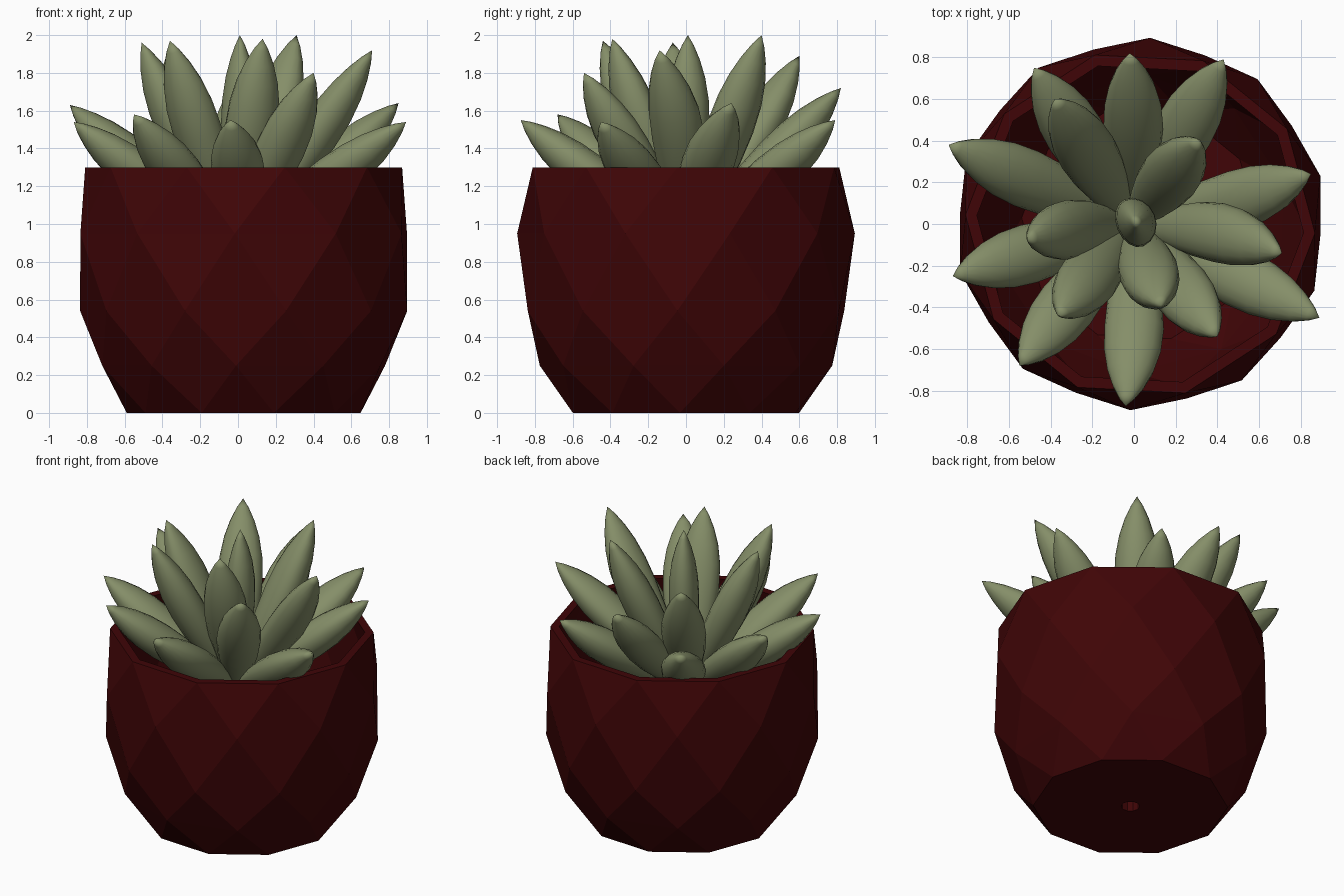
import bpy, bmesh, math
from mathutils import Vector

cube = bpy.data.objects.get("Cube")
if cube:
    bpy.data.objects.remove(cube, do_unlink=True)


def make_material(name, rgb):
    mat = bpy.data.materials.new(name)
    mat.use_nodes = True
    color = (*rgb, 1.0)
    mat.diffuse_color = color
    bsdf = mat.node_tree.nodes["Principled BSDF"]
    bsdf.inputs["Base Color"].default_value = color
    bsdf.inputs["Roughness"].default_value = 0.7
    return mat


def add_object(name, bm, mat, smooth):
    bmesh.ops.recalc_face_normals(bm, faces=bm.faces[:])
    for face in bm.faces:
        face.smooth = smooth
    mesh = bpy.data.meshes.new(name)
    bm.to_mesh(mesh)
    bm.free()
    mesh.materials.append(mat)
    obj = bpy.data.objects.new(name, mesh)
    bpy.context.collection.objects.link(obj)
    return obj


dark_red = make_material("dark red glaze", (0.05, 0.0015, 0.002))
sage = make_material("sage green", (0.235, 0.272, 0.14))

# Faceted hollow pot: rings of (radius, height, half-step turn), joined in a closed loop
SIDES = 10
POT_X = 0.03
rings = [
    (0.06, 0.0, 0), (0.62, 0.0, 0), (0.775, 0.25, 1), (0.867, 0.54, 0),
    (0.895, 0.95, 1), (0.84, 1.3, 0),
    (0.785, 1.3, 0), (0.83, 0.95, 1), (0.805, 0.54, 0), (0.715, 0.27, 1),
    (0.57, 0.07, 0), (0.06, 0.07, 0),
]


def build_pot():
    bm = bmesh.new()
    loops = []
    for radius, z, turn in rings:
        loop = []
        for k in range(SIDES):
            a = math.radians(-3 + 18 * turn + 36 * k)
            loop.append(bm.verts.new((POT_X + radius * math.cos(a), radius * math.sin(a), z)))
        loops.append(loop)
    for i, low in enumerate(loops):
        j = (i + 1) % len(loops)
        high = loops[j]
        for k in range(SIDES):
            n = (k + 1) % SIDES
            if rings[i][2] == rings[j][2]:
                bm.faces.new((low[k], low[n], high[n], high[k]))
            elif rings[j][2]:
                bm.faces.new((low[k], low[n], high[k]))
                bm.faces.new((high[k], low[n], high[n]))
            else:
                bm.faces.new((low[k], low[n], high[n]))
                bm.faces.new((low[k], high[n], high[k]))
    return add_object("pot", bm, dark_red, False)


# Fleshy leaf: a plump spindle ending in a point, bowed sideways by sway
LEAF_PROFILE = [(0, .04), (.12, .075), (.25, .105), (.4, .132), (.55, .143),
                (.68, .136), (.79, .112), (.88, .077), (.95, .038)]
LEAF_SIDES = 16
ROSETTE = Vector((-0.015, 0, 0.93))


def build_leaf(name, tip, sway=0.0, girth=1.0):
    tip = Vector(tip)
    outward = Vector((tip.x - ROSETTE.x, tip.y - ROSETTE.y, 0))
    base = ROSETTE + outward * 0.05
    axis = tip - base
    side = Vector((0, 0, 1)).cross(outward).normalized()
    upper = side.cross(axis).normalized()
    if upper.z < 0:
        upper = -upper
    bm = bmesh.new()
    loops = []
    for t, half in LEAF_PROFILE:
        half *= girth
        center = base + axis * t + side * sway * math.sin(math.pi * t)
        loop = []
        for k in range(LEAF_SIDES):
            a = math.tau * k / LEAF_SIDES
            depth = 0.7 if math.sin(a) > 0 else 0.88
            loop.append(bm.verts.new(center + side * half * math.cos(a)
                                     + upper * half * depth * math.sin(a)))
        loops.append(loop)
    point = bm.verts.new(tip)
    bm.faces.new(loops[0])
    for k in range(LEAF_SIDES):
        n = (k + 1) % LEAF_SIDES
        for low, high in zip(loops, loops[1:]):
            bm.faces.new((low[k], low[n], high[n], high[k]))
        bm.faces.new((loops[-1][k], loops[-1][n], point))
    return add_object(name, bm, sage, True)


build_pot()

# Leaf tips by tier, each with its sideways bow
outer_tips = [((-.02, .82, 1.72), -.015), ((.43, .79, 1.55), 0), ((-.48, .75, 1.52), 0),
              ((-.89, .38, 1.63), 0), ((.85, .24, 1.64), -.025), ((.89, -.45, 1.54), 0),
              ((-.04, -.875, 1.55), .03), ((-.55, -.68, 1.58), 0), ((-.87, -.25, 1.54), 0)]
inner_tips = [((-.38, .6, 1.89), 0), ((.31, .4, 2.0), 0), ((.71, -.14, 1.92), .04),
              ((.4, -.54, 1.8), 0), ((.13, -.39, 1.98), 0), ((-.36, -.44, 1.97), 0),
              ((-.51, -.07, 1.96), -.015)]
for tier, tips in (("outer", outer_tips), ("inner", inner_tips)):
    for i, (tip, sway) in enumerate(tips):
        build_leaf(f"{tier}_leaf_{i + 1}", tip, sway)
build_leaf("center_leaf", (0.01, 0.01, 2.0), girth=0.85)
